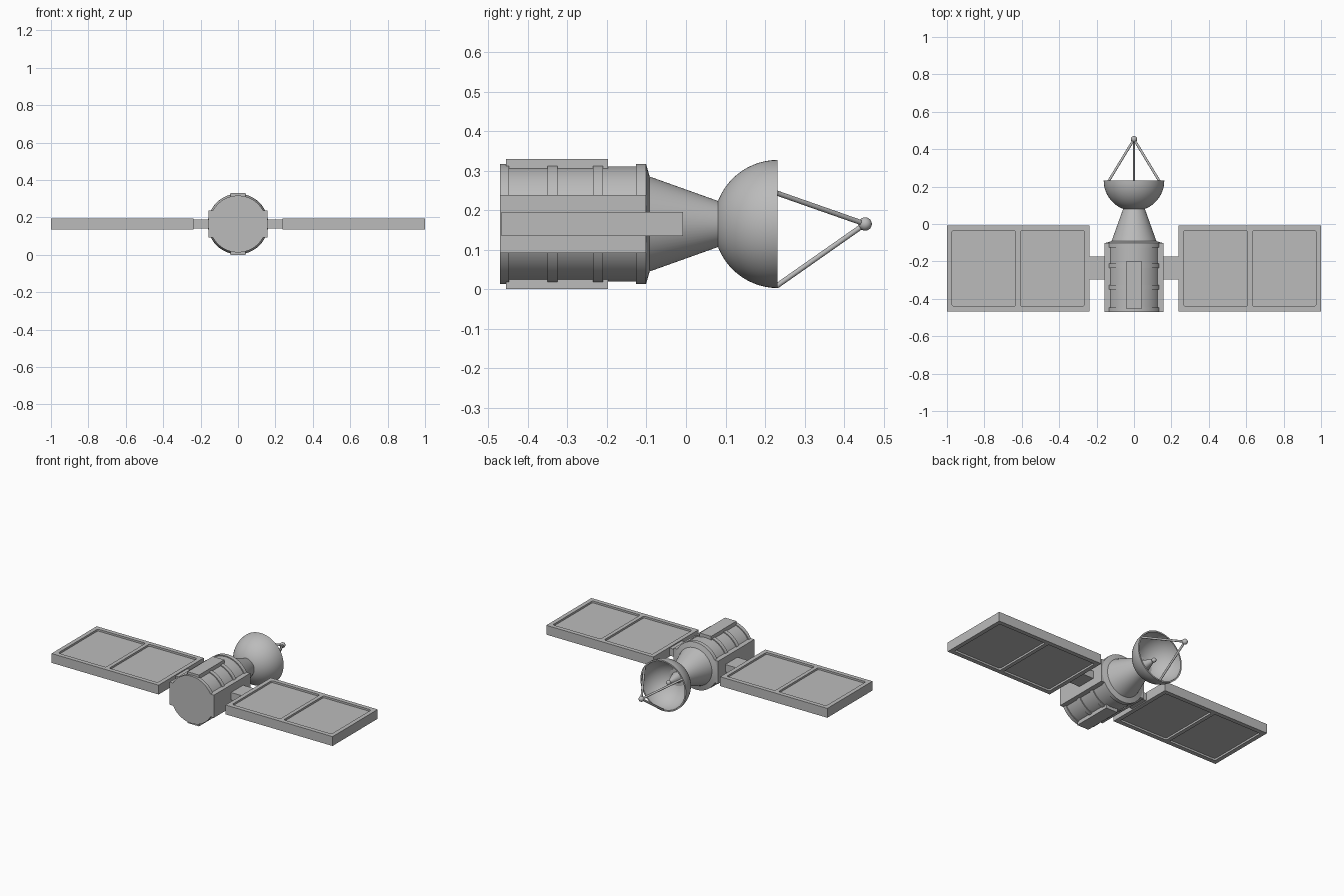
import bpy, bmesh, math
from mathutils import Vector

cube = bpy.data.objects.get("Cube")
if cube:
    bpy.data.objects.remove(cube, do_unlink=True)

ZC = 0.165  # height of the long axis

grey = bpy.data.materials.new("satellite grey")
grey.use_nodes = True
GREY = (0.5, 0.5, 0.5, 1)
grey.diffuse_color = GREY
grey.node_tree.nodes["Principled BSDF"].inputs["Base Color"].default_value = GREY


def finish(name, bm, smooth=False):
    bmesh.ops.recalc_face_normals(bm, faces=bm.faces)
    mesh = bpy.data.meshes.new(name)
    bm.to_mesh(mesh)
    bm.free()
    mesh.materials.append(grey)
    ob = bpy.data.objects.new(name, mesh)
    bpy.context.collection.objects.link(ob)
    bpy.ops.object.select_all(action='DESELECT')
    ob.select_set(True)
    bpy.context.view_layer.objects.active = ob
    if smooth:
        bpy.ops.object.shade_smooth_by_angle(angle=math.radians(30))
    return ob


def box(name, lo, hi, corner=0):
    """Box between two corners; corner rounds its upright edges."""
    bm = bmesh.new()
    bmesh.ops.create_cube(bm, size=1)
    for v in bm.verts:
        v.co = [lo[i] if v.co[i] < 0 else hi[i] for i in range(3)]
    if corner:
        upright = [e for e in bm.edges
                   if abs(e.verts[0].co.z - e.verts[1].co.z) > 1e-5]
        bmesh.ops.bevel(bm, geom=upright, offset=corner, segments=3,
                        affect='EDGES', profile=0.5)
    return finish(name, bm)


def lathe(name, profile, steps=64):
    """Spin (y, radius) points about the long axis."""
    bm = bmesh.new()
    verts = [bm.verts.new((r, y, ZC)) for y, r in profile]
    edges = [bm.edges.new(pair) for pair in zip(verts, verts[1:])]
    bmesh.ops.spin(bm, geom=verts + edges, cent=(0, 0, ZC), axis=(0, 1, 0),
                   angle=math.tau, steps=steps)
    bmesh.ops.remove_doubles(bm, verts=bm.verts, dist=1e-5)
    return finish(name, bm, True)


def ball(name, y, radius):
    bm = bmesh.new()
    bmesh.ops.create_uvsphere(bm, u_segments=24, v_segments=12, radius=radius)
    bmesh.ops.translate(bm, verts=bm.verts, vec=(0, y, ZC))
    return finish(name, bm, True)


def rod(name, a, b, radius):
    a, b = Vector(a), Vector(b)
    bm = bmesh.new()
    bmesh.ops.create_cone(bm, cap_ends=True, segments=16, radius1=radius,
                          radius2=radius, depth=(b - a).length)
    turn = (b - a).to_track_quat('Z', 'Y').to_matrix()
    bmesh.ops.rotate(bm, verts=bm.verts, cent=(0, 0, 0), matrix=turn)
    bmesh.ops.translate(bm, verts=bm.verts, vec=(a + b) / 2)
    return finish(name, bm, True)


# Main hull with raised bands and the tapered neck
BODY, BAND = 0.146, 0.152
profile = [(-0.47, 0), (-0.47, BAND), (-0.447, BAND), (-0.447, BODY)]
for y in (-0.35, -0.235):
    profile += [(y, BODY), (y, BAND), (y + 0.025, BAND), (y + 0.025, BODY)]
profile += [(-0.126, BODY), (-0.126, BAND), (-0.101, BAND), (-0.092, 0.12),
            (0.09, 0.055), (0.09, 0)]
lathe("hull", profile)

# Side equipment bay and thin hatches above and below
box("side_bay", (-0.158, -0.47, ZC - 0.073), (0.158, -0.101, ZC + 0.073))
box("top_hatch", (-0.041, -0.455, ZC + 0.13), (0.041, -0.197, 2 * ZC))
box("bottom_hatch", (-0.041, -0.455, 0), (0.041, -0.197, ZC - 0.13))

# Hemispherical dish shell, outer surface then inner
RIM, OUTER, INNER = 0.232, 0.162, 0.153


def arc(radius, start, end, n=16):
    angles = [start + (end - start) * i / n for i in range(n + 1)]
    return [(RIM - radius * math.cos(t), radius * math.sin(t)) for t in angles]


lathe("dish", arc(OUTER, 0, math.pi / 2) + arc(INNER, math.pi / 2, 0))

# Feed horn inside the dish
lathe("feed_horn", [(0.075, 0), (0.075, 0.035), (0.095, 0.034),
                    (0.175, 0.008), (0.175, 0)], 32)
ball("feed_tip", 0.178, 0.014)

# Tripod and its end ball
TIP = 0.453
for i in range(3):
    a = math.radians(-90 + 120 * i)
    foot = (0.157 * math.cos(a), RIM - 0.003, ZC + 0.157 * math.sin(a))
    rod(f"tripod_leg_{i + 1}", foot, (0, TIP, ZC), 0.0065)
ball("tripod_ball", TIP, 0.017)

# Solar wings: arm plus a slab recessed on both faces
HALF, DEPTH = 0.03, 0.012
for side, s in (("left", 1), ("right", -1)):
    def span(name, x, y, z, corner=0):
        xs = sorted((s * x[0], s * x[1]))
        return box(name, (xs[0], y[0], ZC + z[0]), (xs[1], y[1], ZC + z[1]), corner)

    span(side + "_arm", (0.15, 0.245), (-0.297, -0.174), (-0.024, 0.024))
    wing = span(side + "_wing", (0.238, 1.0), (-0.467, -0.008), (-HALF, HALF))
    for cell in ((0.265, 0.608), (0.633, 0.973)):
        for z in ((HALF - DEPTH, 0.1), (-0.1, DEPTH - HALF)):
            cutter = span("cell_cutter", cell, (-0.439, -0.036), z, 0.01)
            cutter.hide_render = True
            cut = wing.modifiers.new("cell", 'BOOLEAN')
            cut.operation = 'DIFFERENCE'
            cut.solver = 'EXACT'
            cut.object = cutter
            bpy.context.view_layer.objects.active = wing
            bpy.ops.object.modifier_apply(modifier=cut.name)
            bpy.data.objects.remove(cutter, do_unlink=True)
